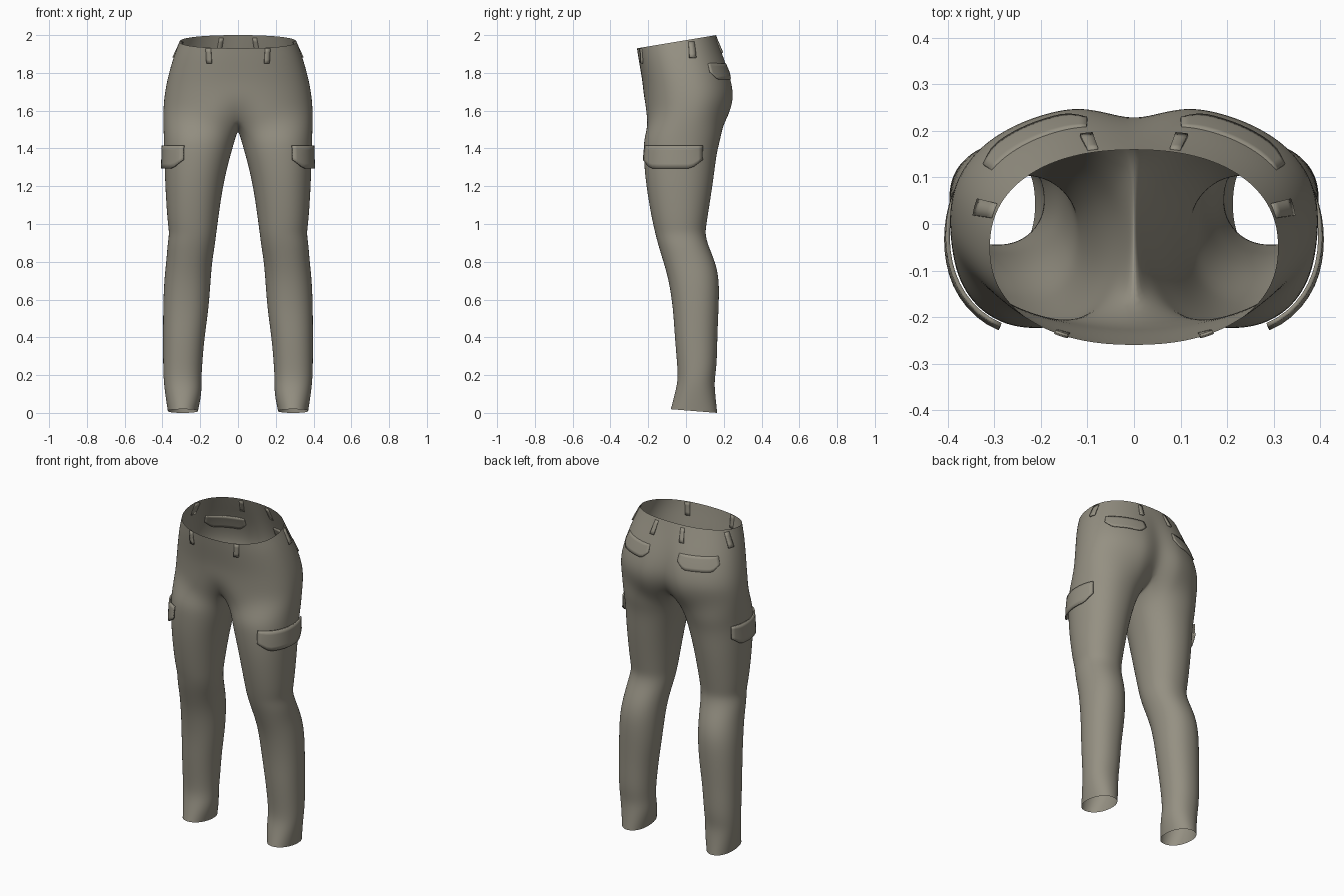
import bpy, bmesh, math
from mathutils import Vector
from mathutils.bvhtree import BVHTree

if "Cube" in bpy.data.objects:
    bpy.data.objects.remove(bpy.data.objects["Cube"])

cloth = bpy.data.materials.new("olive_grey_cloth")
cloth.use_nodes = True
colour = (0.30, 0.28, 0.225, 1)
cloth.diffuse_color = colour
shader = cloth.node_tree.nodes["Principled BSDF"]
shader.inputs["Base Color"].default_value = colour
shader.inputs["Roughness"].default_value = 0.9

OUTER, INNER = 25, 5      # points on the outside of a leg ring / between the legs

# hips: height, half width, front, back, cleft depth, rim tilt
HIPS = [(1.965, .31, -.26, .16, 0, .167), (1.9, .335, -.252, .187, .006, .12),
        (1.82, .36, -.24, .225, .018, .06), (1.74, .38, -.229, .255, .03, 0),
        (1.66, .393, -.223, .264, .042, 0), (1.57, .397, -.22, .238, .055, 0)]
# legs: height, inner side, outer side, front, back
LEGS = [(1.46, .012, .394, -.224, .187), (1.38, .035, .391, -.226, .163),
        (1.25, .07, .388, -.218, .148), (1.1, .095, .38, -.195, .125),
        (1.0, .108, .372, -.175, .109), (.95, .115, .364, -.163, .102),
        (.89, .122, .374, -.148, .116), (.8, .137, .38, -.12, .156),
        (.7, .145, .392, -.091, .178), (.55, .155, .397, -.068, .173),
        (.4, .178, .397, -.06, .166), (.25, .19, .397, -.046, .164),
        (.17, .194, .394, -.043, .15), (.1, .192, .386, -.06, .155),
        (.01, .212, .372, -.081, .166)]


def power(v, n):
    return math.copysign(abs(v) ** (2 / n), v)


def oval(angle, cx, cy, rx, ry, n):
    return cx + rx * power(math.cos(angle), n), cy + ry * power(math.sin(angle), n)


def hip_ring(z, rx, front, back, cleft, tilt):
    ring = []
    cy = (front + back) / 2
    for k in range(OUTER):
        angle = math.radians(-90 + 180 * k / (OUTER - 1))
        x, y = oval(angle, 0, cy, rx, (back - front) / 2, 2.25)
        groove = cleft * math.exp(-(x / .07) ** 2)
        if angle > 0:
            y -= groove
        elif z < 1.6:
            y += groove * .6
        if k in (0, OUTER - 1):
            x = 0
        ring.append(Vector((x, y, z + tilt * (y + .05))))
    return ring


def leg_ring(z, inner, outer, front, back):
    ring = []
    tilt = -.08 if z < .05 else 0
    for k in range(OUTER + INNER):
        if k < OUTER:
            deg = -150 + 300 * k / (OUTER - 1)
        else:
            deg = 150 + 60 * (k - OUTER + 1) / (INNER + 1)
        x, y = oval(math.radians(deg), (inner + outer) / 2, (front + back) / 2,
                    (outer - inner) / 2, (back - front) / 2, 2.15)
        ring.append(Vector((x, y, z + tilt * (y - .04))))
    return ring


def finish(obj, levels):
    obj.data.materials.append(cloth)
    for poly in obj.data.polygons:
        poly.use_smooth = True
    mirror = obj.modifiers.new("mirror", 'MIRROR')
    mirror.merge_threshold = .0005
    if levels:
        sub = obj.modifiers.new("smooth", 'SUBSURF')
        sub.levels = sub.render_levels = levels


def new_object(name, bm):
    bmesh.ops.recalc_face_normals(bm, faces=bm.faces)
    mesh = bpy.data.meshes.new(name)
    bm.to_mesh(mesh)
    bm.free()
    obj = bpy.data.objects.new(name, mesh)
    bpy.context.collection.objects.link(obj)
    return obj


# Trousers: one half as stacked rings, the last hip ring closed by the crotch seam
rings = [hip_ring(*row) for row in HIPS]
seam_back, seam_front = rings[-1][-1], rings[-1][0]
for i in range(1, INNER + 1):
    t = i / (INNER + 1)
    point = seam_back.lerp(seam_front, t)
    point.z -= .075 * math.sin(math.pi * t)
    rings[-1].append(point)
rings += [leg_ring(*row) for row in LEGS]

bm = bmesh.new()
rows = [[bm.verts.new(p) for p in ring] for ring in rings]
for r, (a, b) in enumerate(zip(rows, rows[1:])):
    closed = r >= len(HIPS) - 1
    count = len(b) if closed else OUTER - 1
    for k in range(count):
        j = (k + 1) % len(b)
        bm.faces.new((a[k], a[j], b[j], b[k]))
trousers = new_object("trousers", bm)
finish(trousers, 2)

# Sewn-on pieces follow the cloth surface, found by casting towards an upright axis
bpy.context.view_layer.update()
surface = BVHTree.FromObject(trousers, bpy.context.evaluated_depsgraph_get())


def patch(name, axis, start, end, bottom, top, corner=0, lift=.007, nu=14, nv=5):
    bm = bmesh.new()
    grid = []
    for i in range(nu + 1):
        u = i / nu
        angle = math.radians(start + (end - start) * u)
        out = Vector((math.cos(angle), math.sin(angle), 0))
        low = bottom + corner * max(0, abs(2 * u - 1) - .65) / .35
        column = []
        for j in range(nv + 1):
            z = low + (top - low) * j / nv
            origin = Vector((axis[0], axis[1], z))
            hit, normal, _, _ = surface.ray_cast(origin + out, -out)
            if hit is None:
                hit, normal = origin + out * .25, out
            if normal.dot(out) < 0:
                normal = -normal
            column.append(bm.verts.new(hit + normal * lift * (1 - .6 * j / nv)))
        grid.append(column)
    for a, b in zip(grid, grid[1:]):
        for j in range(nv):
            bm.faces.new((a[j], b[j], b[j + 1], a[j + 1]))
    obj = new_object(name, bm)
    if obj.data.polygons[0].normal.dot(out) < 0:
        obj.data.flip_normals()
    solid = obj.modifiers.new("thickness", 'SOLIDIFY')
    solid.thickness = .009
    solid.offset = -1
    finish(obj, 0)


# Pocket flaps
patch("cargo_pocket_flap", (.21, -.03), -68, 36, 1.295, 1.415, .045, .011)
patch("back_pocket_flap", (.12, 0), 32, 95, 1.765, 1.85, .04, .007)

# Belt loops
for name, deg, low, high in (("front_belt_loop", -53, 1.85, 1.93),
                             ("side_belt_loop", 11, 1.88, 1.965),
                             ("back_belt_loop", 65, 1.905, 1.985)):
    patch(name, (0, -.03), deg - 3, deg + 3, low, high, 0, .009, 2, 4)
